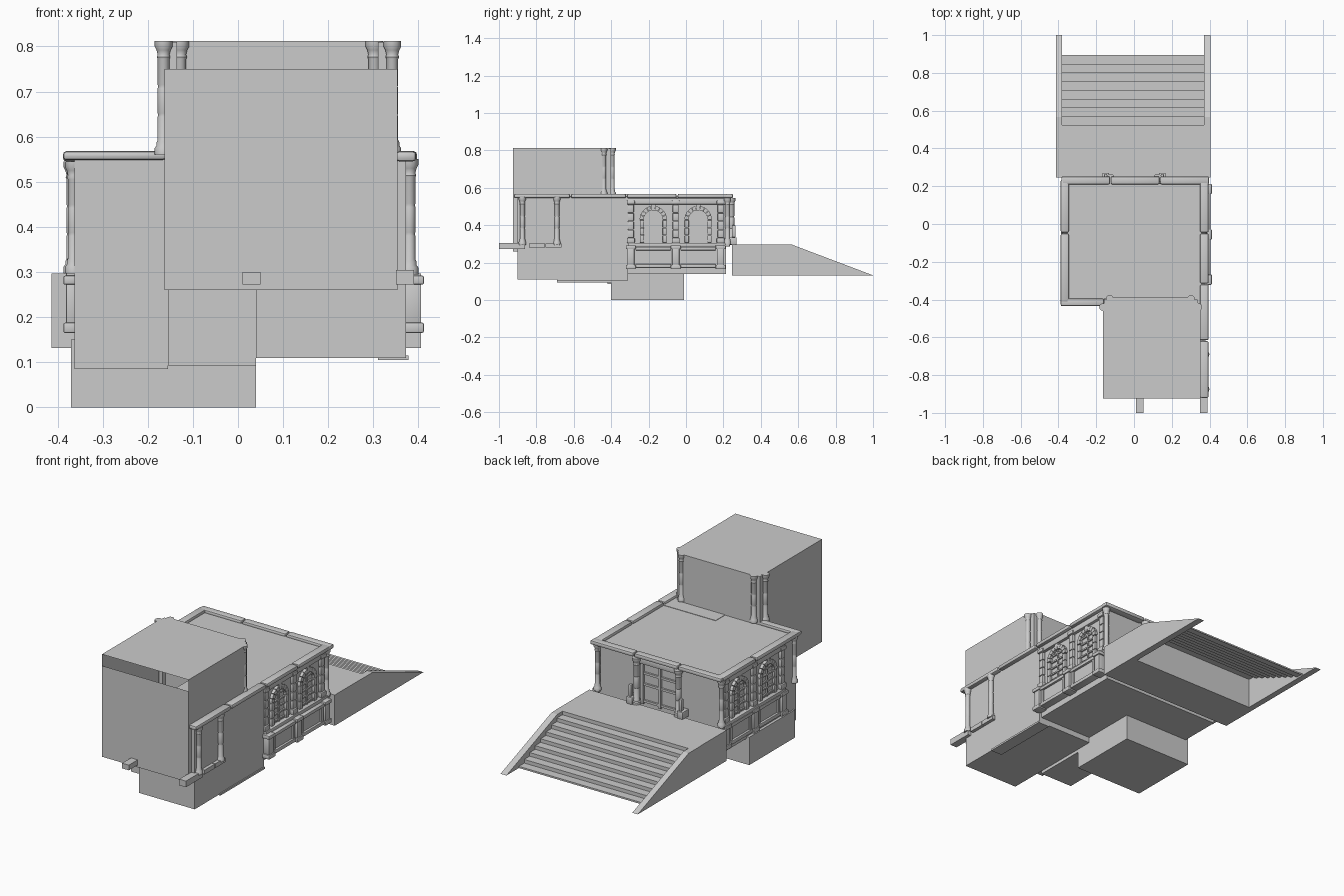
import bpy, bmesh, math
from mathutils import Vector

if "Cube" in bpy.data.objects:
    bpy.data.objects.remove(bpy.data.objects["Cube"])


def finish(name, bm, smooth=False):
    bmesh.ops.recalc_face_normals(bm, faces=bm.faces)
    me = bpy.data.meshes.new(name)
    bm.to_mesh(me)
    bm.free()
    ob = bpy.data.objects.new(name, me)
    bpy.context.collection.objects.link(ob)
    if smooth:
        bpy.context.view_layer.objects.active = ob
        ob.select_set(True)
        bpy.ops.object.shade_smooth_by_angle(angle=math.radians(40))
        ob.select_set(False)
    return ob


def box(name, x, y, z, bevel=0):
    bm = bmesh.new()
    bmesh.ops.create_cube(bm, size=1)
    for v in bm.verts:
        v.co = [(a[0] + a[1]) / 2 + c * (a[1] - a[0]) for c, a in zip(v.co, (x, y, z))]
    if bevel:
        bmesh.ops.bevel(bm, geom=bm.edges[:], offset=bevel, segments=2, affect='EDGES', profile=0.5)
    return finish(name, bm, bevel > 0)


def sheet(name, *quads):
    bm = bmesh.new()
    for q in quads:
        bm.faces.new([bm.verts.new(p) for p in q])
    return finish(name, bm)


def prism(name, profile, x0, x1):
    """Extrude a (y, z) outline along x."""
    bm = bmesh.new()
    f = bm.faces.new([bm.verts.new((x0, y, z)) for y, z in profile])
    r = bmesh.ops.extrude_face_region(bm, geom=[f])
    bmesh.ops.translate(bm, vec=(x1 - x0, 0, 0), verts=[v for v in r['geom'] if isinstance(v, bmesh.types.BMVert)])
    return finish(name, bm)


def column(name, x, y, z0, z1, r=0.014, n=12):
    """Turned column with base, banded shaft and capital."""
    h = z1 - z0
    prof = [(0, 0), (1.5, 0), (1.5, .06), (1.2, .08), (1.2, .11), (1, .13)]
    for t in (.35, .6):
        prof += [(1, t - .015), (.9, t), (1, t + .015)]
    prof += [(1, .84), (1.15, .86), (1, .88), (1.2, .92), (1.5, .95), (1.5, 1), (0, 1)]
    bm = bmesh.new()
    vs = [bm.verts.new((x + a * r, y, z0 + b * h)) for a, b in prof]
    es = [bm.edges.new(p) for p in zip(vs, vs[1:])]
    bmesh.ops.spin(bm, geom=vs + es, cent=(x, y, 0), axis=(0, 0, 1), angle=2 * math.pi, steps=n)
    bmesh.ops.remove_doubles(bm, verts=bm.verts, dist=1e-5)
    return finish(name, bm, True)


def arch(name, xa, xb, cy, zs, ri, ro, n=9):
    """Ring of wedge stones in the yz plane."""
    for i in range(n):
        a0, a1 = math.pi * (i + .04) / n, math.pi * (i + .96) / n
        am = (a0 + a1) / 2
        out = ro * (1.12 if i == n // 2 else 1)
        pts = [(ri, a0), (out, a0), (out, am), (out, a1), (ri, a1), (ri, am)]
        prism(name, [(cy + r * math.cos(a), zs + r * math.sin(a)) for r, a in pts], xa, xb)


# lower masses
box('podium', (-.37, .04), (-.40, -.01), (0, .15))
box('rear_base', (-.155, .04), (-.69, -.31), (.093, .262))
box('side_wing', (.04, .372), (-.90, -.31), (.11, .555))
box('wing_sill_strip', (.31, .378), (-.69, -.31), (.105, .115))
box('left_rear_wall', (-.362, -.155), (-.42, -.30), (.085, .55))
box('main_hall', (-.355, .36), (-.395, .215), (.14, .553))

# tower: wall sheets with a gap under the roof and notched corners
X0, X1, Y0, Y1, ZT = -.163, .353, -.925, -.39, .812
sheet('tower_walls',
      [(X0, Y0, .26), (X1, Y0, .26), (X1, Y0, .75), (X0, Y0, .75)],
      [(X0, Y0, .26), (X0, -.44, .26), (X0, -.44, ZT), (X0, Y0, ZT)],
      [(X1, Y0, .26), (X1, -.44, .26), (X1, -.44, ZT), (X1, Y0, ZT)],
      [(-.13, Y1, .55), (.305, Y1, .55), (.305, Y1, ZT), (-.13, Y1, ZT)])
sheet('tower_roof', [(X0, Y0, ZT), (X1, Y0, ZT), (X1, -.43, ZT), (.31, Y1, ZT), (-.13, Y1, ZT), (X0, -.43, ZT)])
sheet('tower_floor', [(X0, Y0, .26), (X1, Y0, .26), (X1, Y1, .26), (X0, Y1, .26)])
for x, y in ((-.165, -.44), (-.128, -.395), (.302, -.395), (.342, -.44)):
    column('tower_column', x, y, .56, ZT, .013)
box('tower_corner_left', (-.16, -.135), (-.435, -.40), (.55, .81))
box('tower_corner_right', (.31, .335), (-.435, -.40), (.55, .81))

# protruding joists and wing ledge
box('joist_middle', (.01, .05), (-1, -.90), (.272, .30))
box('joist_side', (.35, .39), (-1, -.86), (.272, .305))
for y in (-.80, -.71):
    box('wing_ledge', (.36, .39), (y - .04, y + .045), (.28, .303))
for y in (-.875, -.69):
    column('wing_column', .38, y, .295, .55, .013)

# roof beams in rounded segments
for i in range(3):
    a = -.385 + i * .262
    box('rear_door_beam', (a, a + .258), (.21, .252), (.545, .568), .008)
for a, b in ((-.42, -.05), (-.045, .235)):
    box('left_beam', (-.388, -.345), (a, b), (.545, .568), .008)
for a, b in ((-.92, -.62), (-.615, -.32), (-.315, -.05), (-.045, .235)):
    box('right_beam', (.35, .395), (a, b), (.545, .568), .008)
box('front_beam', (-.388, -.16), (-.435, -.395), (.548, .568), .008)

# both long walls: entablature, pilasters, arched windows, balconies
for s, wall, reach in ((1, .36, .412), (-1, .355, .387)):
    def sx(a, b):
        return tuple(sorted((s * a, s * b)))
    tag = 'right_' if s > 0 else 'left_'
    box(tag + 'frieze', sx(wall, wall + .018), (-.31, .235), (.512, .545), .003)
    box(tag + 'sill', sx(wall, wall + .026), (-.31, .235), (.285, .305), .004)
    for y in (-.295, -.055, .185):
        for k in range(4):
            z = .332 + k * .045
            box(tag + 'pilaster_block', sx(wall, wall + .018), (y - .016, y + .016), (z, z + .043), .004)
        box(tag + 'pilaster_base', sx(wall, wall + .024), (y - .021, y + .021), (.305, .332), .004)
        box(tag + 'pilaster_cap', sx(wall, wall + .024), (y - .021, y + .021), (.512, .532), .004)
        # balcony post
        box(tag + 'post', sx(wall, reach - .006), (y - .019, y + .019), (.185, .275), .003)
        box(tag + 'post_foot', sx(wall, reach), (y - .027, y + .027), (.165, .188), .004)
        box(tag + 'post_cap', sx(wall, reach), (y - .027, y + .027), (.272, .292), .004)
    for cy in (-.175, .065):
        xa, xb = sx(wall, wall + .016)
        arch(tag + 'arch_stone', xa, xb, cy, .43, .05, .073)
        for d in (-1, 1):
            for k in range(3):
                z = .306 + k * .041
                ya, yb = sorted((cy + d * .05, cy + d * .072))
                box(tag + 'jamb_stone', (xa, xb), (ya, yb), (z, z + .039), .003)
        for k in range(5):
            z = .318 + k * .035
            w = .05 if z < .435 else math.sqrt(max(0, .05 ** 2 - (z - .43) ** 2))
            box(tag + 'window_bar', sx(wall, wall + .008), (cy - w, cy + w), (z - .004, z + .004))
        box(tag + 'window_mullion', sx(wall, wall + .007), (cy - .004, cy + .004), (.305, .478))
        # balcony panel with frame
        box(tag + 'panel', sx(wall, reach - .02), (cy - .10, cy + .10), (.18, .275))
        box(tag + 'panel_rail', sx(wall, reach - .008), (cy - .095, cy + .095), (.266, .284), .003)
        box(tag + 'panel_foot', sx(wall, reach - .008), (cy - .095, cy + .095), (.172, .192), .003)
        for d in (-1, 1):
            box(tag + 'panel_edge', sx(wall, reach - .012), (cy + d * .083 - .008, cy + d * .083 + .008), (.19, .268))
    # corner columns by the entrance
    column(tag + 'corner_column', s * (wall + .012), .222, .297, .545, .013)

column('left_rear_column', -.365, -.40, .297, .545, .012)

# entrance
column('door_column_a', -.125, .243, .295, .545, .015)
column('door_column_b', .125, .243, .295, .545, .015)
box('door_lintel', (-.12, .12), (.21, .24), (.515, .547), .003)
for x in (-.105, 0, .105):
    box('door_stile', (x - .008, x + .008), (.21, .228), (.295, .52))
for z in (.31, .40, .46):
    box('door_rail', (-.11, .11), (.21, .225), (z - .006, z + .006))
for x in (-.15, .15):
    box('door_pedestal', (x - .018, x + .018), (.215, .27), (.295, .335), .004)
    box('door_lantern', (x - .008, x + .008), (.245, .265), (.335, .40), .004)

# landing in three slabs
for a, b in ((-.413, -.14), (-.14, .133), (.133, .405)):
    box('landing', (a, b), (.245, .466), (.132, .297))
    sheet('landing_edge', [(a, .466, .297), (b, .466, .297), (b, .524, .297), (a, .524, .297)])

# stairs as an open stepped sheet
N, run, rise = 8, .0463, .0195
pts = [(.524, .297)]
for i in range(N):
    y, z = .524 + i * run, .297 - (i + 1) * rise
    pts += [(y, z), (y + run, z)]
pts.append((.524 + N * run, .132))
sheet('stairs', *[[(-.38, a[0], a[1]), (.37, a[0], a[1]), (.37, b[0], b[1]), (-.38, b[0], b[1])]
                  for a, b in zip(pts, pts[1:])])
cheek = [(.466, .132), (.466, .296), (.567, .296), (1.0, .132)]
prism('stair_cheek_left', cheek, -.413, -.38)
prism('stair_cheek_right', cheek, .37, .405)
